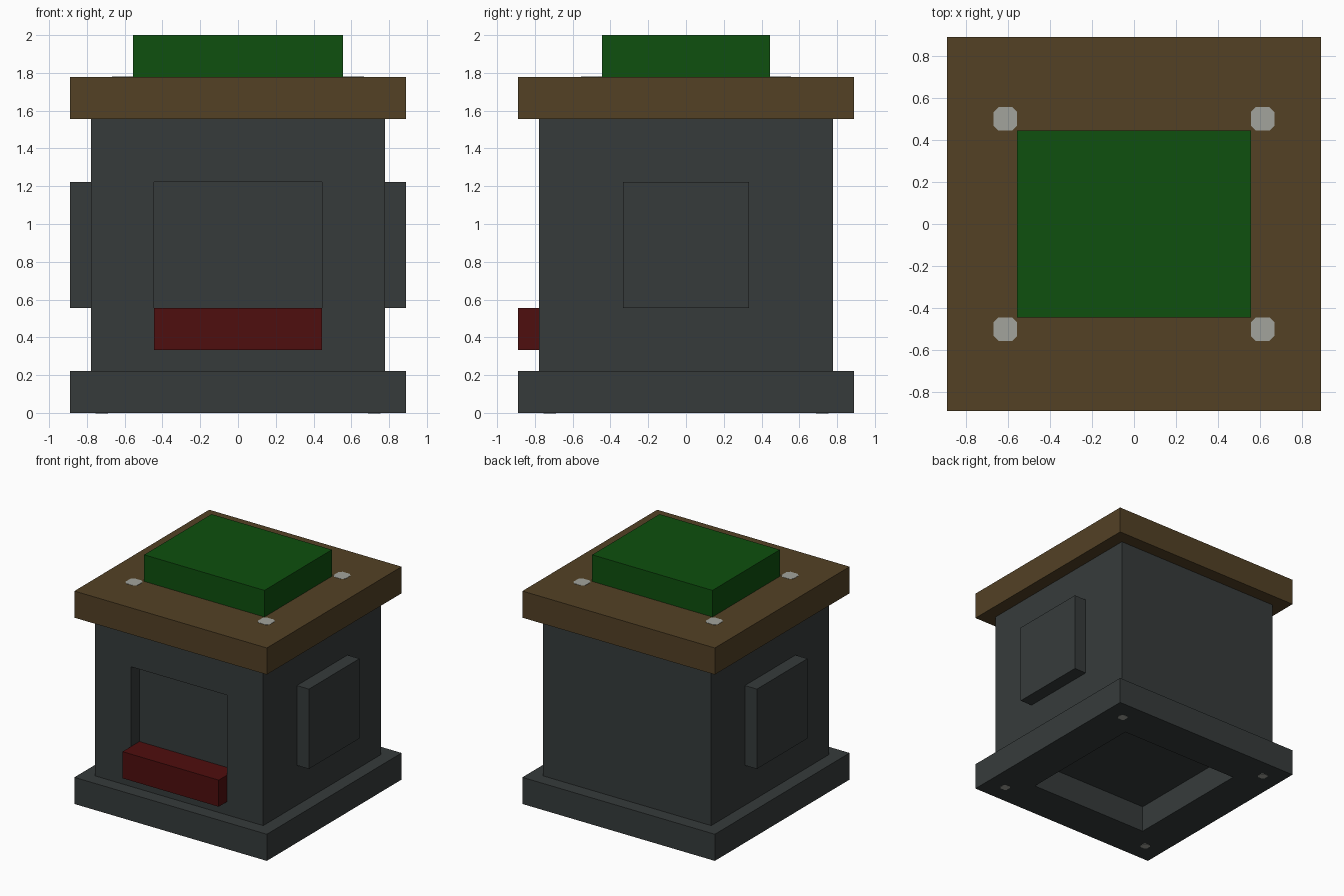
import bpy, bmesh

if "Cube" in bpy.data.objects:
    bpy.data.objects.remove(bpy.data.objects["Cube"])

U = 1 / 9  # building module


def material(name, rgb):
    m = bpy.data.materials.new(name)
    lin = [((c / 255 + 0.055) / 1.055) ** 2.4 if c > 10 else c / 255 / 12.92 for c in rgb]
    m.diffuse_color = (*lin, 1)
    m.use_nodes = True
    m.node_tree.nodes["Principled BSDF"].inputs["Base Color"].default_value = m.diffuse_color
    return m


stone = material("dark_stone", (54, 59, 59))
wood = material("brown_wood", (83, 65, 37))
red = material("dark_red", (79, 14, 14))
green = material("dark_green", (14, 80, 14))
pale = material("pale_grey", (162, 164, 156))


def prism(name, outline, z0, z1, mat):
    """Extrude an xy outline between two heights."""
    bm = bmesh.new()
    face = bm.faces.new([bm.verts.new((x, y, z0)) for x, y in outline])
    top = bmesh.ops.extrude_face_region(bm, geom=[face])["geom"]
    bmesh.ops.translate(bm, vec=(0, 0, z1 - z0),
                        verts=[v for v in top if isinstance(v, bmesh.types.BMVert)])
    bmesh.ops.recalc_face_normals(bm, faces=bm.faces[:])
    mesh = bpy.data.meshes.new(name)
    bm.to_mesh(mesh)
    bm.free()
    mesh.materials.append(mat)
    ob = bpy.data.objects.new(name, mesh)
    bpy.context.collection.objects.link(ob)
    return ob


def box(name, x, y, z, mat):
    """Box from (min, max) ranges in modules."""
    (x0, x1), (y0, y1) = [(a * U, b * U) for a, b in (x, y)]
    return prism(name, [(x0, y0), (x1, y0), (x1, y1), (x0, y1)], z[0] * U, z[1] * U, mat)


def cut(target, cutter):
    mod = target.modifiers.new("cut", "BOOLEAN")
    mod.operation, mod.solver, mod.object = "DIFFERENCE", "EXACT", cutter
    cutter.hide_render = True
    cutter.display_type = "WIRE"


def stud(name, cx, cy, z0, z1, half):
    """Flat square plate with clipped corners."""
    h, k = half, half * 0.6
    pts = [(-k, -h), (k, -h), (h, -k), (h, k), (k, h), (-k, h), (-h, k), (-h, -k)]
    prism(name, [(cx + x, cy + y) for x, y in pts], z0, z1, pale)


# Plinth, hollow underneath
base = box("base", (-8, 8), (-8, 8), (0, 2), stone)
cut(base, box("base_cutter", (-5, 5), (-5, 5), (-1, 3), stone))

# Main body with a shallow front opening
body = box("body", (-7, 7), (-7, 7), (2, 14), stone)
cut(body, box("opening_cutter", (-4, 4), (-8, -6), (3, 11), stone))

# Tray at the foot of the opening
box("front_tray", (-4, 4), (-8, -6), (3, 5), red)

# Raised side panels
for side, x in (("left", (-8, -7)), ("right", (7, 8))):
    box(side + "_panel", x, (-3, 3), (5, 11), stone)

# Roof slab and block on top
box("roof", (-8, 8), (-8, 8), (14, 16), wood)
box("top_block", (-5, 5), (-4, 4), (16, 18), green)

# Corner studs on the roof and under the base
for sx in (-1, 1):
    for sy in (-1, 1):
        stud("roof_stud", sx * 5.5 * U, sy * 4.5 * U, 16 * U - 0.004, 16 * U + 0.002, 0.5 * U)
        stud("base_stud", sx * 6.5 * U, sy * 6.5 * U, -0.002, 0.004, 0.3 * U)
